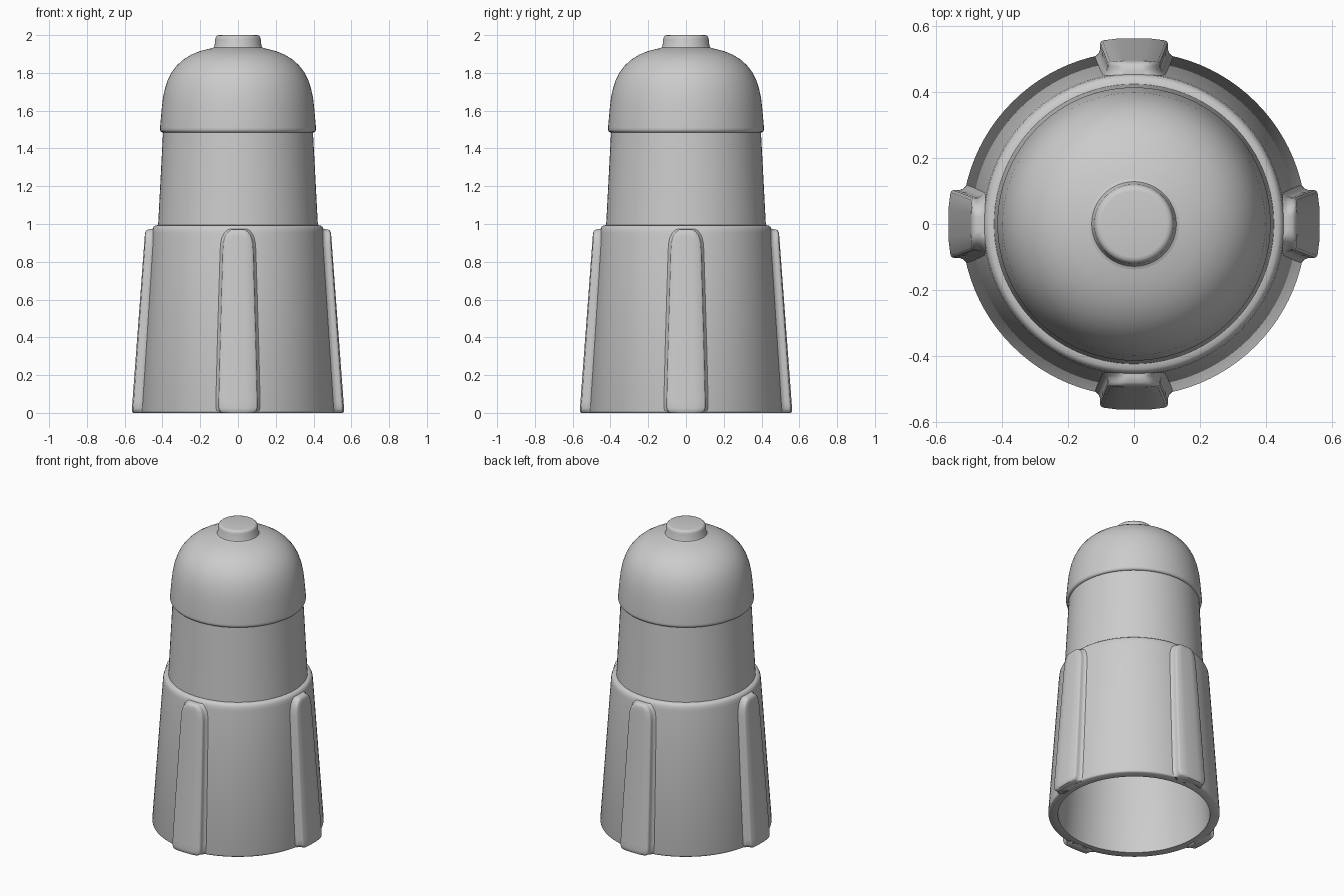
import bpy, bmesh, math

if "Cube" in bpy.data.objects:
    bpy.data.objects.remove(bpy.data.objects["Cube"])

SEG = 96
grey = bpy.data.materials.new("plain_grey")
grey.diffuse_color = (0.6, 0.6, 0.6, 1)
grey.use_nodes = True
grey.node_tree.nodes["Principled BSDF"].inputs["Base Color"].default_value = grey.diffuse_color


def finish(bm, name, angle=40):
    me = bpy.data.meshes.new(name)
    bm.to_mesh(me)
    bm.free()
    me.materials.append(grey)
    ob = bpy.data.objects.new(name, me)
    bpy.context.collection.objects.link(ob)
    bpy.ops.object.select_all(action='DESELECT')
    ob.select_set(True)
    bpy.context.view_layer.objects.active = ob
    bpy.ops.object.shade_smooth_by_angle(angle=math.radians(angle))
    return ob


def lathe(name, profile):
    """Spin a bottom-to-top outer profile of (radius, z) about the z axis."""
    bm = bmesh.new()
    rings = []
    for r, z in profile:
        if r == 0:
            rings.append([bm.verts.new((0, 0, z))])
        else:
            rings.append([bm.verts.new((r * math.cos(2 * math.pi * i / SEG),
                                        r * math.sin(2 * math.pi * i / SEG), z))
                          for i in range(SEG)])
    for a, b in zip(rings, rings[1:]):
        for i in range(SEG):
            j = (i + 1) % SEG
            if len(a) == 1:
                bm.faces.new((a[0], b[j], b[i]))
            elif len(b) == 1:
                bm.faces.new((a[i], a[j], b[0]))
            else:
                bm.faces.new((a[i], a[j], b[j], b[i]))
    return finish(bm, name)


# Hollow lining, listed from the inner crown down so it faces inward
lathe("inner_lining", [(0, 1.87), (0.15, 1.865), (0.24, 1.835), (0.29, 1.79), (0.325, 1.73),
                       (0.345, 1.66), (0.355, 1.50), (0.375, 1.0), (0.395, 0.95), (0.462, 0)])
# Flared sleeve with flat foot rim and rounded shoulder
lathe("sleeve", [(0.462, 0), (0.514, 0), (0.519, 0.004), (0.521, 0.012), (0.456, 0.95),
                 (0.453, 0.972), (0.447, 0.985), (0.438, 0.992), (0.423, 0.994)])
# Tapered neck
lathe("neck", [(0.423, 0.994), (0.397, 1.485)])
# Domed cap with overhanging lip
lathe("domed_cap", [(0.397, 1.485), (0.404, 1.486), (0.410, 1.491), (0.413, 1.50), (0.413, 1.51),
                    (0.403, 1.62), (0.397, 1.67), (0.386, 1.72), (0.371, 1.765), (0.35, 1.805),
                    (0.323, 1.84), (0.29, 1.87), (0.25, 1.895), (0.205, 1.914),
                    (0.16, 1.926), (0.137, 1.931)])
# Top button
lathe("top_button", [(0.137, 1.931), (0.128, 1.935), (0.124, 1.944), (0.120, 1.98),
                     (0.117, 1.991), (0.110, 1.998), (0.100, 2.0), (0, 2.0)])


def rib(name, turn):
    """Grip rib: rounded cross-sections stacked upward around the sleeve."""
    bm = bmesh.new()
    rows = []
    # (height, half width, inset of the outer face)
    outline = [(0, 0.088, 0.008), (0.008, 0.099, 0.002), (0.025, 0.106, 0), (0.06, 0.107, 0),
               (0.35, 0.104, 0), (0.65, 0.099, 0), (0.86, 0.095, 0), (0.90, 0.092, 0),
               (0.93, 0.084, 0), (0.952, 0.070, 0.001), (0.964, 0.056, 0.005),
               (0.971, 0.042, 0.014), (0.973, 0.038, 0.03)]
    for z, w, inset in outline:
        body = 0.521 - 0.069 * z
        out = 0.565 - 0.075 * z - inset
        step = out - body
        half = [(w + 0.024, body - 0.002), (w + 0.007, body + 0.2 * step),
                (w + 0.001, body + 0.4 * step), (w - 0.002, out - 0.012),
                (w - 0.005, out - 0.004), (w - 0.013, out), (w * 0.4, out)]
        sect = [(-x, r) for x, r in half] + half[::-1]
        sect += [(w, body - 0.025), (-w, body - 0.025)]
        ring = []
        for x, r in sect:
            a = turn + x / 0.555
            ring.append(bm.verts.new((r * math.cos(a), r * math.sin(a), z)))
        rows.append(ring)
    n = len(rows[0])
    for a, b in zip(rows, rows[1:]):
        for i in range(n):
            j = (i + 1) % n
            bm.faces.new((a[i], a[j], b[j], b[i]))
    bm.faces.new(rows[0][::-1])
    bm.faces.new(rows[-1])
    bmesh.ops.recalc_face_normals(bm, faces=bm.faces)
    return finish(bm, name, 50)


# Four grip ribs on the axes
for k, side in enumerate(("right", "back", "left", "front")):
    rib("grip_rib_" + side, k * math.pi / 2)
